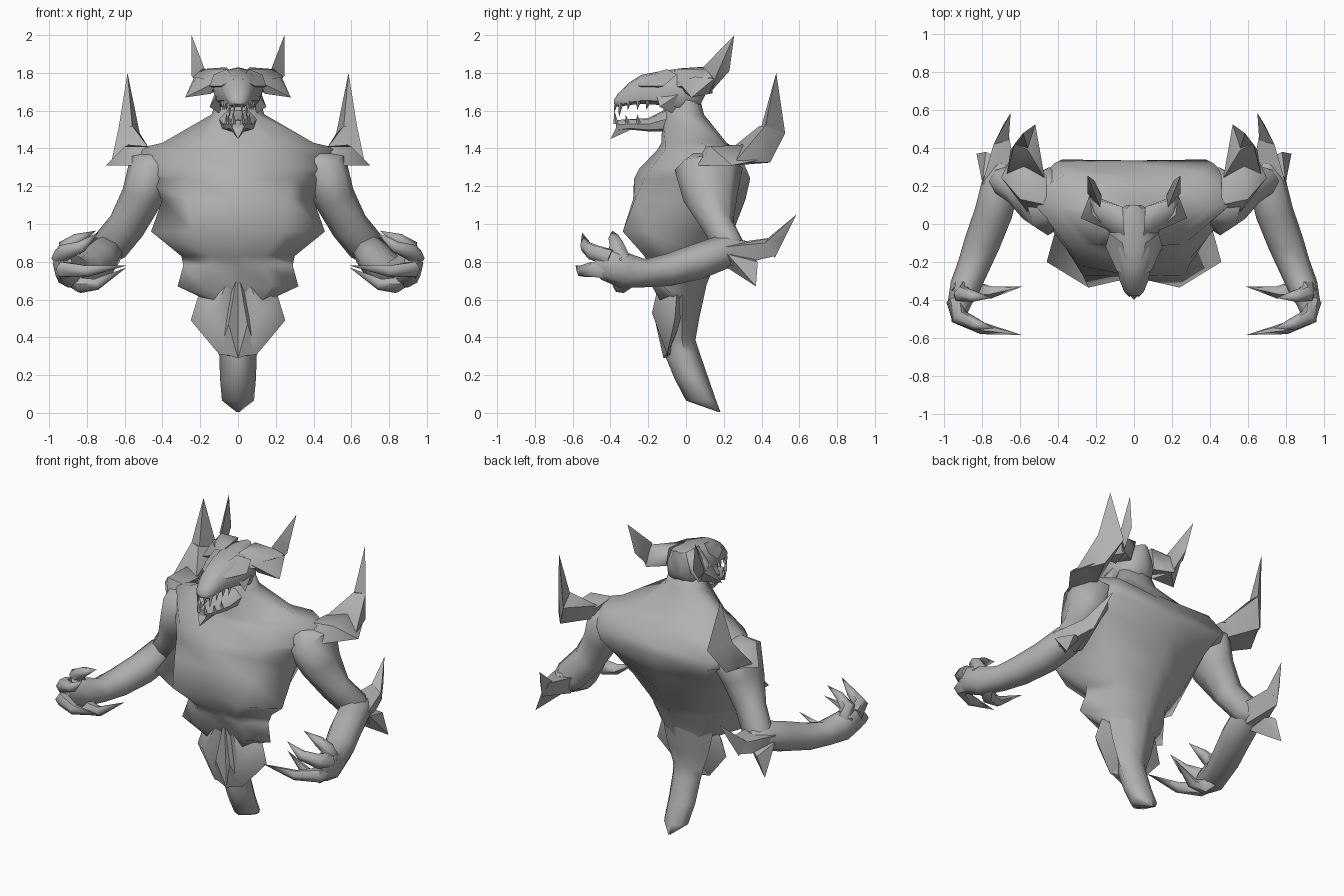
import bpy, bmesh, math
from mathutils import Vector

grey = bpy.data.materials.new("stone_grey")
grey.diffuse_color = (0.44, 0.44, 0.44, 1)


def finish(name, bm, mirror=False, angle=45):
    bmesh.ops.remove_doubles(bm, verts=bm.verts, dist=0.0005)
    bmesh.ops.recalc_face_normals(bm, faces=bm.faces)
    me = bpy.data.meshes.new(name)
    bm.to_mesh(me)
    bm.free()
    me.materials.append(grey)
    me.shade_smooth()
    me.set_sharp_from_angle(angle=math.radians(angle))
    ob = bpy.data.objects.new(name, me)
    bpy.context.collection.objects.link(ob)
    if mirror:
        ob.modifiers.new("mirror", 'MIRROR').use_mirror_merge = False
    return ob


def skin(name, rings, mirror=False, angle=45):
    """Join rings of points into a closed skin."""
    bm = bmesh.new()
    loops = [[bm.verts.new(p) for p in r] for r in rings]
    n = len(loops[0])
    for a, b in zip(loops, loops[1:]):
        for i in range(n):
            j = (i + 1) % n
            bm.faces.new((a[i], a[j], b[j], b[i]))
    bm.faces.new(loops[0])
    bm.faces.new(loops[-1])
    return finish(name, bm, mirror, angle)


def tube(name, path, sides=8, up=(0, 0, 1), mirror=True):
    """Path of x, y, z, half width, half height."""
    pts = [Vector(p[:3]) for p in path]
    rings = []
    for i, p in enumerate(path):
        t = (pts[min(i + 1, len(pts) - 1)] - pts[max(i - 1, 0)]).normalized()
        s = t.cross(Vector(up)).normalized()
        u = s.cross(t)
        rings.append([pts[i] + s * p[3] * math.cos(a) + u * p[4] * math.sin(a)
                      for a in (2 * math.pi * k / sides for k in range(sides))])
    return skin(name, rings, mirror, 60)


def hull(name, pts, mirror=True, angle=50):
    bm = bmesh.new()
    vs = [bm.verts.new(p) for p in pts]
    bmesh.ops.convex_hull(bm, input=vs)
    bmesh.ops.delete(bm, geom=[v for v in bm.verts if not v.link_faces], context='VERTS')
    return finish(name, bm, mirror, angle)


def body(name, rows):
    """Rows of z, front y, chest corner x y, side x y, back corner x y, spine y."""
    rings = []
    for z, f, cx, cy, sx, sy, bx, by, b in rows:
        half = [(cx, cy), (sx, sy), (bx, by)]
        ring = [(0, f)] + half + [(0, b)] + [(-x, y) for x, y in reversed(half)]
        rings.append([(x, y, z) for x, y in ring])
    return skin(name, rings, angle=80)


# Torso with flared ribs and hips
body("torso", [(1.72, -.09, .06, -.07, .09, 0, .06, .04, .06),
               (1.58, -.125, .09, -.10, .14, 0, .10, .08, .095),
               (1.43, -.13, .20, -.11, .40, .08, .24, .20, .215),
               (1.395, -.15, .26, -.11, .55, .14, .35, .27, .24),
               (1.29, -.25, .29, -.19, .57, .15, .42, .32, .32),
               (1.24, -.275, .29, -.22, .54, .16, .38, .34, .335),
               (1.13, -.28, .27, -.27, .40, .02, .33, .26, .315),
               (.96, -.28, .24, -.335, .46, -.20, .29, .13, .25),
               (.83, -.22, .14, -.22, .30, -.08, .20, .09, .18),
               (.78, -.19, .15, -.20, .29, -.10, .18, .07, .15),
               (.67, -.13, .18, -.18, .32, -.12, .15, .04, .105),
               (.60, -.09, .13, -.14, .17, -.05, .10, .03, .09),
               (.50, -.07, .06, -.07, .13, -.02, .07, .03, .07)])
# Tail
body("tail", [(.72, -.12, .12, -.09, .20, -.02, .10, .06, .118), (.50, -.10, .08, -.08, .15, -.02, .08, .035, .07),
              (.385, -.10, .06, -.07, .11, -.02, .06, .025, .05), (.325, -.12, .05, -.09, .10, -.01, .06, .04, .07),
              (.18, -.06, .05, -.03, .095, .04, .06, .09, .12), (.065, 0, .05, .03, .085, .10, .06, .14, .16),
              (.005, .17, .004, .172, .008, .175, .004, .178, .182)])
# Fluted fan in front of the hips
hull("hip_fan", [(.03, -.13, .75), (.21, -.05, .62), (.25, -.06, .49), (.13, -.18, .53),
                 (.10, -.10, .31), (.03, -.10, .30), (.10, -.02, .50), (.12, -.02, .64)])
hull("hip_fan_fold", [(0, -.14, .76), (0, -.12, .29), (0, -.06, .30), (.05, -.16, .47), (.10, -.10, .32), (.08, -.06, .6)])

# Arms
tube("upper_arm", [(.36, .12, 1.37, .04, .08), (.45, .12, 1.29, .14, .18), (.51, .13, 1.14, .11, .145),
                   (.59, .17, .99, .10, .085), (.68, .23, .88, .10, .08), (.72, .26, .80, .04, .04)], up=(0, 1, 0))
tube("forearm", [(.69, .32, .87, .04, .04), (.70, .22, .86, .10, .09), (.74, .06, .80, .10, .095),
                 (.80, -.10, .755, .095, .085), (.845, -.22, .74, .085, .075), (.89, -.33, .755, .08, .095),
                 (.92, -.42, .79, .062, .09), (.915, -.48, .80, .035, .06)])
# Elbow spikes
hull("elbow_spike_base", [(.62, .25, .90), (.80, .21, .88), (.66, .25, .78), (.78, .24, .78),
                          (.66, .47, .93), (.71, .47, .83), (.74, .42, .9)])
hull("elbow_spike_tip", [(.66, .44, .93), (.71, .47, .82), (.74, .42, .9), (.69, .52, .93), (.65, .585, 1.05)])
hull("elbow_barb", [(.70, .20, .78), (.80, .22, .84), (.70, .34, .83), (.78, .38, .80), (.83, .37, .67)])
# Curled claws
claws = [[(.92, -.38, .75), (.925, -.49, .76), (.80, -.55, .75), (.59, -.585, .78)],
         [(.94, -.40, .82), (.92, -.49, .85), (.83, -.53, .88), (.74, -.55, .955)],
         [(.91, -.34, .81), (.91, -.37, .88), (.85, -.38, .92), (.75, -.39, .965)],
         [(.88, -.29, .72), (.83, -.35, .675), (.75, -.36, .68), (.59, -.33, .77)]]
for c in claws:
    tube("claw", [(*p, r, r) for p, r in zip(c, (.05, .045, .032, .0002))], 6, (.1, .2, 1))

# Shoulder guards and spikes
hull("shoulder_guard", [(.46, .10, 1.41), (.60, .13, 1.41), (.70, .245, 1.31), (.56, .06, 1.31),
                        (.50, .25, 1.31), (.46, .26, 1.40), (.63, .39, 1.34), (.58, .30, 1.42)])
hull("shoulder_spike_base", [(.47, .24, 1.40), (.50, .25, 1.31), (.67, .26, 1.33), (.65, .39, 1.37), (.60, .445, 1.325),
                             (.52, .525, 1.48), (.63, .42, 1.52), (.56, .39, 1.52)])
hull("shoulder_spike_tip", [(.52, .525, 1.48), (.63, .42, 1.52), (.56, .40, 1.52), (.585, .478, 1.80)])


# Skull and jaw
def head_part(name, rows):
    """Rows of y, half width, bottom z, top z."""
    prof = [(0, 1), (.55, .94), (1, .55), (.85, .12), (.4, 0), (-.4, 0), (-.85, .12), (-1, .55), (-.55, .94)]
    return skin(name, [[(w * px, y, lo + (hi - lo) * pz) for px, pz in prof] for y, w, lo, hi in rows], angle=50)


head_part("skull", [(-.38, .03, 1.635, 1.66), (-.36, .05, 1.62, 1.69), (-.30, .075, 1.63, 1.75),
                    (-.235, .09, 1.635, 1.79), (-.13, .135, 1.63, 1.81), (-.02, .13, 1.58, 1.825),
                    (.06, .10, 1.60, 1.83), (.10, .04, 1.68, 1.83)])
head_part("jaw", [(-.37, .03, 1.49, 1.55), (-.30, .06, 1.50, 1.555), (-.20, .08, 1.49, 1.56),
                  (-.10, .10, 1.49, 1.61), (.0, .10, 1.50, 1.66)])
hull("chin_spike", [(.04, -.36, 1.53), (-.04, -.36, 1.53), (.04, -.29, 1.50), (-.04, -.29, 1.50), (0, -.40, 1.45)], False)
# Brow ridges and cheek spurs
hull("brow", [(.02, -.27, 1.77), (.09, -.25, 1.73), (.15, -.12, 1.73), (.06, -.10, 1.82), (.13, -.05, 1.79), (.08, -.2, 1.71)])
hull("cheek_spur", [(.10, -.16, 1.70), (.12, -.02, 1.70), (.09, -.06, 1.58), (.15, -.14, 1.62)])
# Horns
hull("horn_root", [(.05, -.06, 1.82), (.08, -.08, 1.72), (.06, .09, 1.83), (.09, .08, 1.70), (.19, .10, 1.82),
                   (.235, .14, 1.78), (.19, .14, 1.69), (.22, .03, 1.74)])
hull("horn_barb", [(.12, -.04, 1.75), (.22, .05, 1.78), (.235, .15, 1.77), (.18, .13, 1.69), (.28, .03, 1.67), (.14, .0, 1.69)])
hull("horn_tip", [(.18, .09, 1.83), (.245, .16, 1.785), (.19, .14, 1.71), (.21, .23, 1.81), (.245, .255, 1.998), (.17, .15, 1.80)])
# Teeth
for x, y, lo, hi, r in [(.02, -.37, 1.59, 1.64, .010), (.045, -.345, 1.565, 1.64, .014), (.06, -.30, 1.60, 1.65, .012),
                        (.07, -.25, 1.60, 1.65, .012), (.08, -.20, 1.60, 1.65, .012), (.025, -.37, 1.60, 1.53, .014),
                        (.05, -.31, 1.58, 1.53, .012), (.06, -.25, 1.585, 1.53, .012)]:
    tube("tooth", [(x, y, hi, r, r), (x, y - .01, lo, .0002, .0002)], 4, (0, 1, 0))
